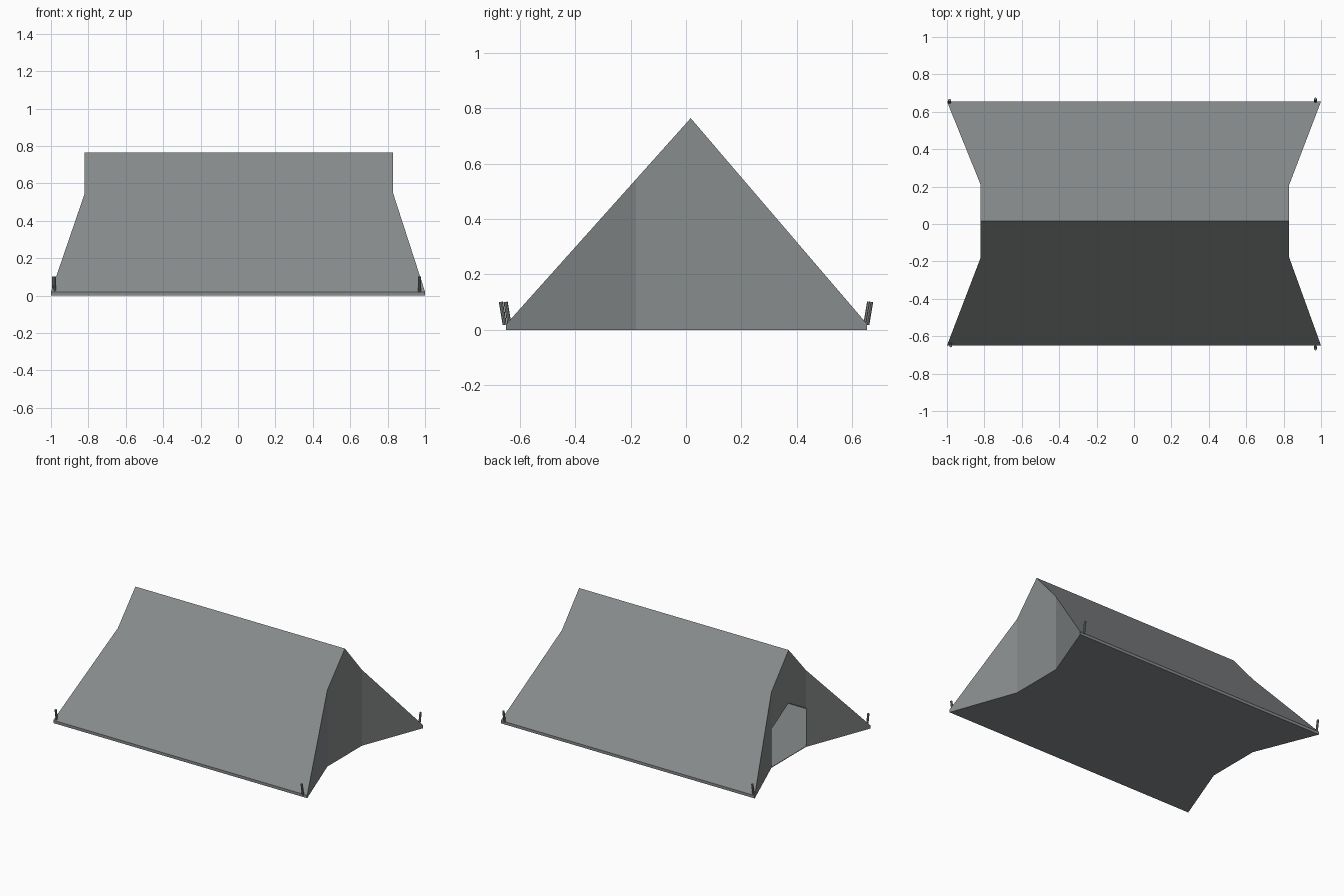
import bpy, bmesh
from mathutils import Vector

if "Cube" in bpy.data.objects:
    bpy.data.objects.remove(bpy.data.objects["Cube"])


def material(name, rgb):
    m = bpy.data.materials.new(name)
    m.diffuse_color = (*rgb, 1)
    m.use_nodes = True
    m.node_tree.nodes["Principled BSDF"].inputs["Base Color"].default_value = m.diffuse_color
    return m


canvas = material("grey canvas", (0.245, 0.262, 0.264))
metal = material("grey metal", (0.22, 0.23, 0.23))


def finish(name, bm, mat):
    mesh = bpy.data.meshes.new(name)
    bmesh.ops.remove_doubles(bm, verts=bm.verts, dist=0.0005)
    bmesh.ops.recalc_face_normals(bm, faces=bm.faces)
    bm.to_mesh(mesh)
    bm.free()
    mesh.materials.append(mat)
    ob = bpy.data.objects.new(name, mesh)
    bpy.context.collection.objects.link(ob)
    return ob


def face(bm, pts):
    return bm.faces.new([bm.verts.new(p) for p in pts])


# Cross stations from front eave over the ridge to the back eave
FRONT, RIDGE, BACK, EAVE, TOP = -0.65, 0.017, 0.655, 0.02, 0.765
ys = [FRONT, -0.18, RIDGE, 0.21, BACK]
left = [-1, -0.82, -0.82, -0.82, -1]
right = [1, 0.83, 0.83, 0.83, 1]


def height(y):
    edge = FRONT if y < RIDGE else BACK
    return TOP - (TOP - EAVE) * (y - RIDGE) / (edge - RIDGE)


zs = [height(y) for y in ys]

# Roof slopes
bm = bmesh.new()
face(bm, [(x[i], ys[i], zs[i]) for x, order in ((left, (0, 1, 2)), (right, (2, 1, 0))) for i in order])
face(bm, [(x[i], ys[i], zs[i]) for x, order in ((left, (2, 3, 4)), (right, (4, 3, 2))) for i in order])
# Low vertical hem under both eaves
for i in (0, 4):
    face(bm, [(-1, ys[i], 0), (1, ys[i], 0), (1, ys[i], EAVE), (-1, ys[i], EAVE)])
finish("tent_roof", bm, canvas)

# End walls: the left one has a pointed doorway across its middle panel
DOOR = [0, 0.275, 0.387, 0.275, 0]
for name, xs, has_door in (("left_end_wall", left, True), ("right_end_wall", right, False)):
    bm = bmesh.new()
    s = -1 if has_door else 1
    for i in range(4):
        opening = has_door and i in (1, 2)
        b0, b1 = (DOOR[i], DOOR[i + 1]) if opening else (0, 0)
        pts = [(xs[i], ys[i], b0), (xs[i + 1], ys[i + 1], b1),
               (xs[i + 1], ys[i + 1], zs[i + 1]), (xs[i], ys[i], zs[i])]
        face(bm, pts[::s])
    ob = finish(name, bm, canvas)
    # keep outward direction
    if sum(p.normal.x for p in ob.data.polygons) * s < 0:
        ob.data.flip_normals()

# Ground sheet, a thin slab seen through the doorway
bm = bmesh.new()
outline = [(left[i], ys[i], 0) for i in range(5)] + [(right[i], ys[i], 0) for i in (4, 3, 2, 1, 0)]
sheet = face(bm, outline)
up = bmesh.ops.extrude_face_region(bm, geom=[sheet])
bmesh.ops.translate(bm, vec=(0, 0, 0.004), verts=[v for v in up["geom"] if isinstance(v, bmesh.types.BMVert)])
finish("ground_sheet", bm, canvas)

# Four corner pegs leaning outwards
for name, x, y in (("front_left_peg", -0.98, -0.638), ("front_right_peg", 0.97, -0.655),
                   ("back_left_peg", -0.986, 0.648), ("back_right_peg", 0.97, 0.655)):
    foot = Vector((x, y, 0.018))
    tip = foot + Vector((0, 0.014 if y > 0 else -0.014, 0.083))
    bm = bmesh.new()
    bmesh.ops.create_cone(bm, cap_ends=True, segments=8, radius1=0.0075, radius2=0.0075,
                          depth=(tip - foot).length)
    rot = (tip - foot).to_track_quat('Z', 'Y').to_matrix()
    for v in bm.verts:
        v.co = rot @ v.co + (foot + tip) / 2
    finish(name, bm, metal)
